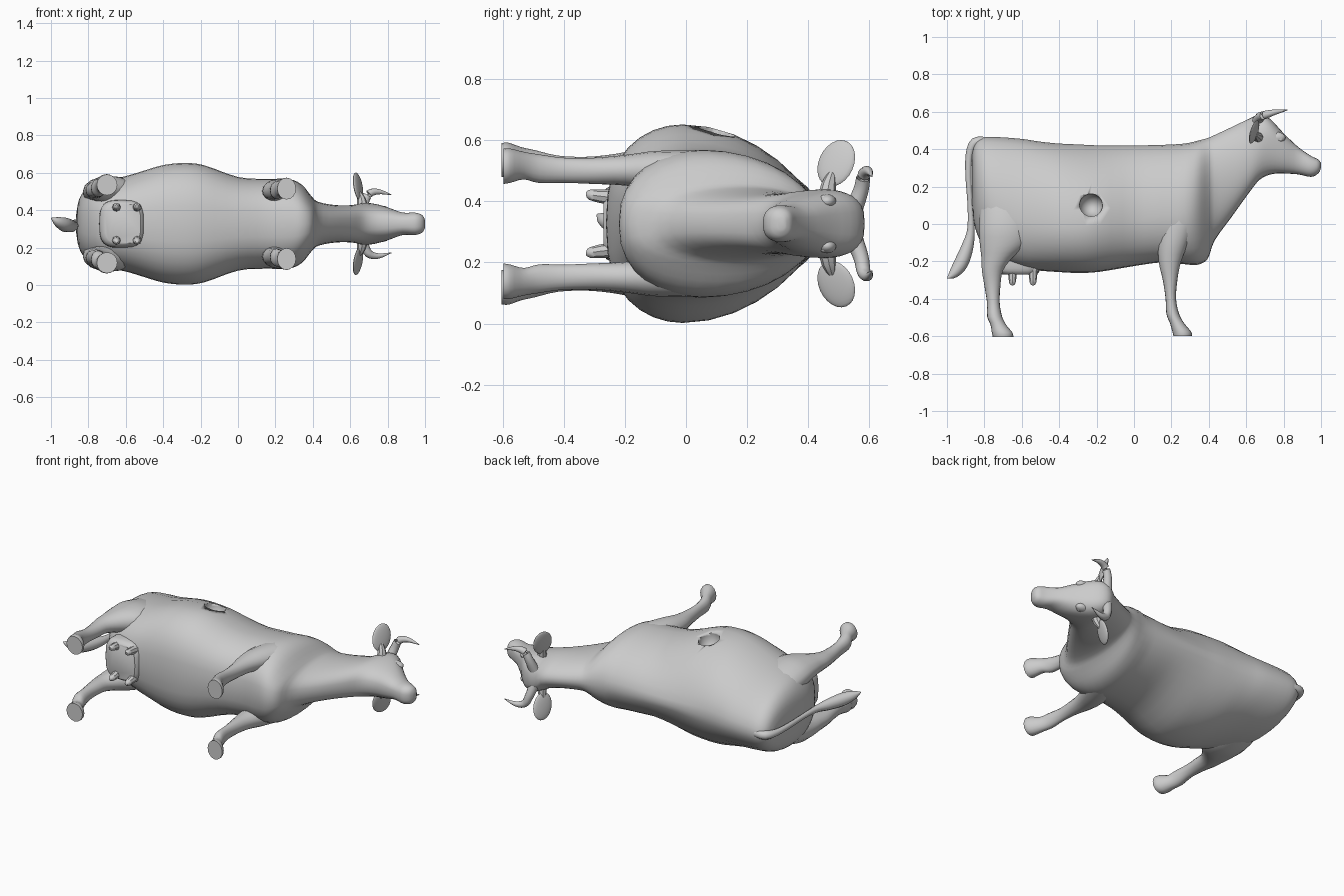
import bpy, bmesh, math
from mathutils import Vector, Matrix

CZ = 0.327  # height of the animal's mirror plane (it lies on its side)
hide = bpy.data.materials.new("plain grey")
hide.diffuse_color = (0.6, 0.6, 0.6, 1)


def finish(name, bm, angle=40):
    bmesh.ops.recalc_face_normals(bm, faces=bm.faces)
    me = bpy.data.meshes.new(name)
    bm.to_mesh(me)
    bm.free()
    ob = bpy.data.objects.new(name, me)
    bpy.context.collection.objects.link(ob)
    me.materials.append(hide)
    bpy.ops.object.select_all(action='DESELECT')
    ob.select_set(True)
    bpy.context.view_layer.objects.active = ob
    bpy.ops.object.shade_smooth_by_angle(angle=math.radians(angle))
    return ob


def smooth_rows(rows, steps):
    """Refine a table of numbers with a Catmull-Rom spline."""
    out = []
    for i in range(len(rows) - 1):
        p = [rows[max(i - 1, 0)], rows[i], rows[i + 1], rows[min(i + 2, len(rows) - 1)]]
        for k in range(steps):
            t = k / steps
            out.append([0.5 * (2 * b + (c - a) * t + (2 * a - 5 * b + 4 * c - d) * t * t
                               + (3 * b - a - 3 * c + d) * t ** 3) for a, b, c, d in zip(*p)])
    return out + [list(rows[-1])]


def loft(name, rings, angle=40):
    bm = bmesh.new()
    vs = [[bm.verts.new(p) for p in r] for r in rings]
    n = len(vs[0])
    for a, b in zip(vs, vs[1:]):
        for i in range(n):
            bm.faces.new((a[i], a[(i + 1) % n], b[(i + 1) % n], b[i]))
    bm.faces.new(vs[0])
    bm.faces.new(vs[-1])
    return finish(name, bm, angle)


def tube(name, rows, n=10, steps=4):
    """Tapered tube along rows of x, y, side offset, radius."""
    rows = smooth_rows(rows, steps)
    pts = [Vector((r[0], r[1], CZ + r[2])) for r in rows]
    rings = []
    for i, p in enumerate(pts):
        t = (pts[min(i + 1, len(pts) - 1)] - pts[max(i - 1, 0)]).normalized()
        ref = Vector((0, 0, 1)) if abs(t.z) < 0.8 else Vector((1, 0, 0))
        u = t.cross(ref).normalized()
        v = t.cross(u)
        r = max(rows[i][3], 0.002)
        rings.append([p + r * (math.cos(a) * u + math.sin(a) * v)
                      for a in (2 * math.pi * k / n for k in range(n))])
    return loft(name, rings)


def limb(name, rows, side, n=16, power=1.0):
    """Stack of level rings: x, y, side offset, radius along x, radius sideways."""
    def bend(v):
        return math.copysign(abs(v) ** power, v)
    rings = []
    for x, y, off, rx, rz in smooth_rows(rows, 3):
        rings.append([(x + rx * bend(math.cos(a)), y, CZ + side * off + rz * bend(math.sin(a)))
                      for a in (2 * math.pi * k / n for k in range(n))])
    return loft(name, rings)


def ball(name, loc, size, rot=None):
    bm = bmesh.new()
    m = Matrix.Translation(loc) @ (rot or Matrix()) @ Matrix.Diagonal((*size, 1))
    bmesh.ops.create_uvsphere(bm, u_segments=20, v_segments=12, radius=1, matrix=m)
    return finish(name, bm)


# Body, neck and head: x, back, belly, half width, level of widest point
stations = [
    (-0.865, 0.38, 0.10, 0.05, 0.0),
    (-0.85, 0.43, -0.02, 0.13, -0.1),
    (-0.81, 0.46, -0.11, 0.19, -0.15),
    (-0.74, 0.465, -0.19, 0.225, -0.2),
    (-0.60, 0.455, -0.24, 0.255, -0.25),
    (-0.50, 0.44, -0.25, 0.285, -0.28),
    (-0.40, 0.43, -0.257, 0.314, -0.28),
    (-0.29, 0.425, -0.262, 0.325, -0.27),
    (-0.18, 0.42, -0.255, 0.313, -0.25),
    (0.00, 0.42, -0.225, 0.25, -0.25),
    (0.15, 0.423, -0.205, 0.24, -0.2),
    (0.27, 0.43, -0.215, 0.24, -0.15),
    (0.34, 0.445, -0.218, 0.21, -0.05),
    (0.395, 0.46, -0.185, 0.145, 0.0),
    (0.43, 0.475, -0.09, 0.117, 0.0),
    (0.52, 0.517, 0.035, 0.10, 0.0),
    (0.61, 0.56, 0.16, 0.10, 0.0),
    (0.67, 0.585, 0.235, 0.112, 0.2),
    (0.73, 0.56, 0.265, 0.107, 0.3),
    (0.80, 0.485, 0.27, 0.088, 0.2),
    (0.88, 0.41, 0.265, 0.06, 0.0),
    (0.945, 0.365, 0.252, 0.06, 0.0),
    (0.985, 0.345, 0.27, 0.047, 0.0),
    (1.00, 0.325, 0.30, 0.02, 0.0),
]
rings = []
for x, top, low, hw, s0 in smooth_rows(stations, 3):
    ring = []
    # Steeper upper flanks on the ribs, squarer crown on the head
    up = 1.1 + 0.3 * math.exp(-((x + 0.18) / 0.2) ** 2) if x < 0.25 else (0.65 if x > 0.62 else 1.0)
    for k in range(32):
        a = 2 * math.pi * k / 32
        sn, cs = math.sin(a), math.cos(a)
        s = s0 + (1 - s0 if sn > 0 else 1 + s0) * sn
        w = abs(cs) ** (up if sn > 0 else 0.75)
        ring.append((x, (top + low) / 2 + s * (top - low) / 2,
                     CZ + math.copysign(hw * w, cs)))
    rings.append(ring)
body = loft("body", rings)

# Round pit in the upper flank
bm = bmesh.new()
bmesh.ops.create_uvsphere(bm, u_segments=28, v_segments=16, radius=1,
                          matrix=Matrix.Translation((-0.23, 0.10, 0.622))
                          @ Matrix.Diagonal((0.062, 0.062, 0.08, 1)))
cutter = finish("hole_cutter", bm)
cutter.hide_render = True
cutter.hide_viewport = True
cut = body.modifiers.new("hole", 'BOOLEAN')
cut.operation = 'DIFFERENCE'
cut.solver = 'EXACT'
cut.object = cutter

hind = [(-0.69, 0.30, 0.07, 0.08, 0.05), (-0.685, 0.15, 0.13, 0.13, 0.08),
        (-0.685, 0.0, 0.168, 0.145, 0.085), (-0.695, -0.10, 0.18, 0.13, 0.072),
        (-0.733, -0.18, 0.18, 0.083, 0.058), (-0.757, -0.25, 0.18, 0.056, 0.046),
        (-0.757, -0.33, 0.178, 0.043, 0.041), (-0.752, -0.42, 0.182, 0.034, 0.041),
        (-0.745, -0.495, 0.193, 0.040, 0.048), (-0.725, -0.54, 0.208, 0.042, 0.043),
        (-0.705, -0.58, 0.21, 0.055, 0.055), (-0.70, -0.605, 0.208, 0.055, 0.056)]
fore = [(0.28, 0.24, 0.09, 0.07, 0.06), (0.255, 0.08, 0.15, 0.11, 0.08),
        (0.215, -0.08, 0.173, 0.085, 0.066), (0.192, -0.20, 0.175, 0.06, 0.05),
        (0.193, -0.30, 0.173, 0.039, 0.043), (0.197, -0.40, 0.175, 0.028, 0.041),
        (0.207, -0.48, 0.18, 0.034, 0.047), (0.23, -0.53, 0.19, 0.038, 0.045),
        (0.255, -0.575, 0.19, 0.05, 0.056), (0.26, -0.598, 0.188, 0.05, 0.058)]

for side, tag in ((1, "upper"), (-1, "lower")):
    # Legs with hooves
    limb(tag + "_hind_leg", hind, side)
    limb(tag + "_front_leg", fore, side)
    # Teats
    for x, word in ((-0.65, "rear"), (-0.54, "front")):
        tube(f"{tag}_{word}_teat", [(x, -0.23, side * 0.085, 0.026), (x, -0.28, side * 0.09, 0.022),
                                    (x, -0.315, side * 0.095, 0.017), (x, -0.327, side * 0.095, 0.008)], 8, 2)
    # Horn curving out and then forward
    tube(tag + "_horn", [(0.66, 0.55, side * 0.05, 0.03), (0.675, 0.573, side * 0.11, 0.025),
                         (0.70, 0.583, side * 0.16, 0.022), (0.75, 0.597, side * 0.172, 0.015),
                         (0.82, 0.609, side * 0.155, 0.002)], 10)
    # Flat leaf shaped ear on a short stem
    ball(tag + "_ear", (0.642, 0.492, CZ + side * 0.198), (0.013, 0.062, 0.08),
         Matrix.Rotation(math.radians(-25), 4, 'Z') @ Matrix.Rotation(side * math.radians(-20), 4, 'X')
         @ Matrix.Rotation(side * math.radians(-14), 4, 'Y'))
    tube(tag + "_ear_stem", [(0.668, 0.46, side * 0.08, 0.03), (0.66, 0.468, side * 0.13, 0.024),
                             (0.648, 0.478, side * 0.165, 0.012)], 8, 2)
    # Brow and eye
    ball(tag + "_brow", (0.765, 0.462, CZ + side * 0.073), (0.045, 0.03, 0.024))
    ball(tag + "_eye", (0.782, 0.452, CZ + side * 0.083), (0.015, 0.012, 0.012))

# Boxy udder with a flat underside
limb("udder", [(-0.62, -0.10, 0, 0.115, 0.125), (-0.62, -0.20, 0, 0.122, 0.128),
               (-0.62, -0.25, 0, 0.115, 0.122), (-0.615, -0.27, 0, 0.095, 0.105)], 1, 24, 0.6)

# Tail with tuft
tube("tail", [(-0.79, 0.44, 0, 0.025), (-0.85, 0.435, 0, 0.026), (-0.88, 0.37, 0, 0.02),
              (-0.885, 0.25, 0, 0.016), (-0.875, 0.10, -0.005, 0.015), (-0.872, -0.03, -0.01, 0.02),
              (-0.89, -0.12, -0.012, 0.032), (-0.925, -0.21, -0.005, 0.038),
              (-0.965, -0.265, 0.012, 0.026), (-0.998, -0.29, 0.03, 0.003)], 10)
